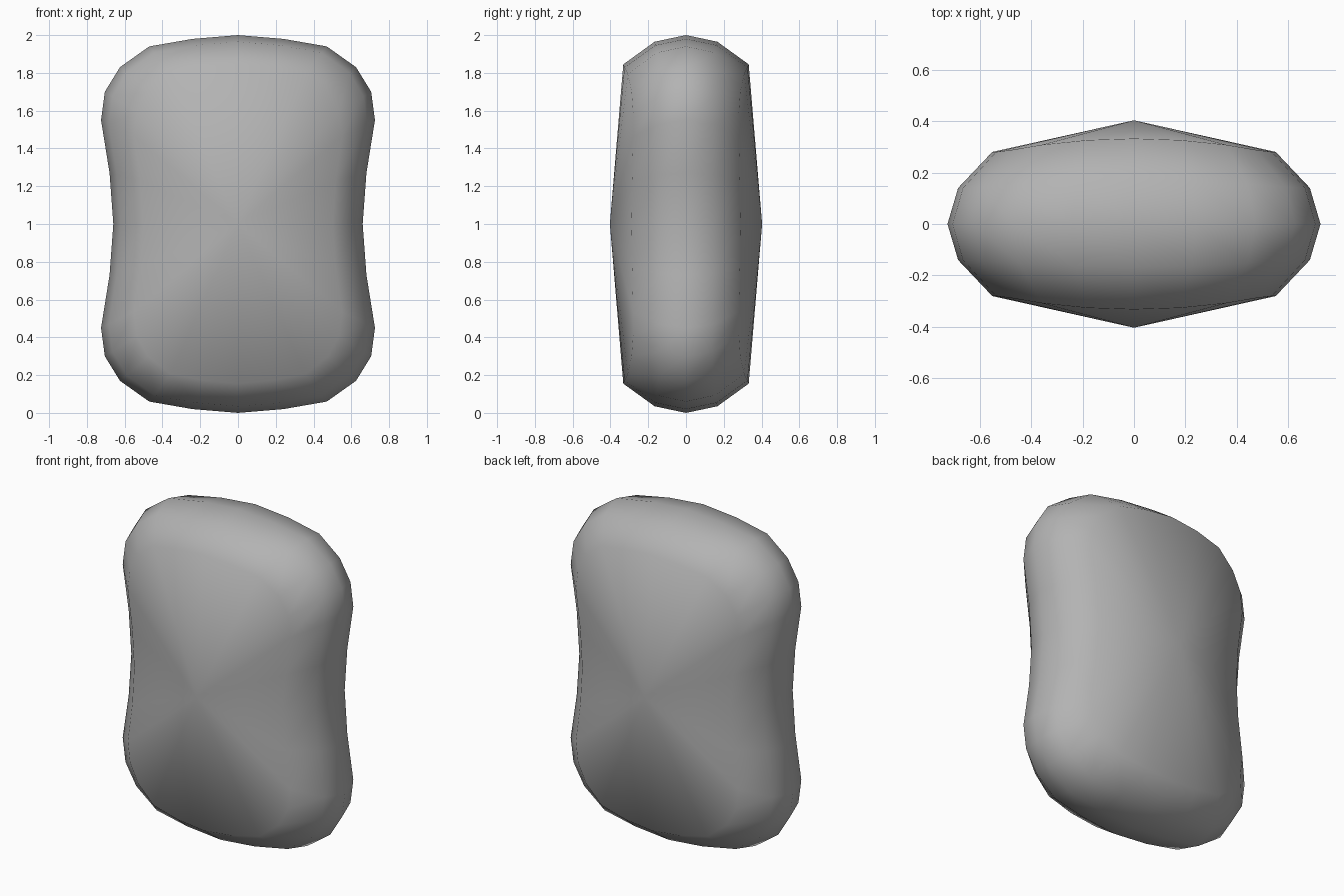
import bpy, bmesh

if "Cube" in bpy.data.objects:
    bpy.data.objects.remove(bpy.data.objects["Cube"])

# Quarter outline around the widest ring: (x, height from centre, rim depth)
quarter = [(0.66, 0.0, 0.288), (0.68, 0.27, 0.285), (0.725, 0.55, 0.28),
           (0.705, 0.70, 0.28), (0.625, 0.83, 0.288), (0.47, 0.94, 0.308),
           (0.24, 0.98, 0.326), (0.0, 1.0, 0.332)]

# Mirror the quarter into a full closed outline
half = quarter + [(-x, z, d) for x, z, d in quarter[-2::-1]]
outline = half + [(x, -z, d) for x, z, d in half[-2:0:-1]]
n = len(outline)

# Rings from front to back: depth factor, x scale, z scale
rings = [(-1, 0.76, 0.845), (-0.5, 0.943, 0.965), (0, 1, 1),
         (0.5, 0.943, 0.965), (1, 0.76, 0.845)]

bm = bmesh.new()
loops = [[bm.verts.new((x * sx, d * f, 1 + z * sz)) for x, z, d in outline]
         for f, sx, sz in rings]

# Rounded side bands
for a, b in zip(loops, loops[1:]):
    for i in range(n):
        j = (i + 1) % n
        bm.faces.new((a[i], a[j], b[j], b[i]))

# Shallow fan-shaped front and back, each rising to a centre point
for loop, y in ((loops[0], -0.403), (loops[-1], 0.403)):
    tip = bm.verts.new((0, y, 1))
    for i in range(n):
        bm.faces.new((loop[i], loop[(i + 1) % n], tip))

bmesh.ops.recalc_face_normals(bm, faces=bm.faces)
for f in bm.faces:
    f.smooth = True
mesh = bpy.data.meshes.new("cushion_body")
bm.to_mesh(mesh)
bm.free()

# Dark grey surface
grey = bpy.data.materials.new("dark_grey")
grey.diffuse_color = (0.45, 0.45, 0.45, 1)
grey.use_nodes = True
grey.node_tree.nodes["Principled BSDF"].inputs["Base Color"].default_value = grey.diffuse_color
mesh.materials.append(grey)
bpy.context.collection.objects.link(bpy.data.objects.new("cushion_body", mesh))
